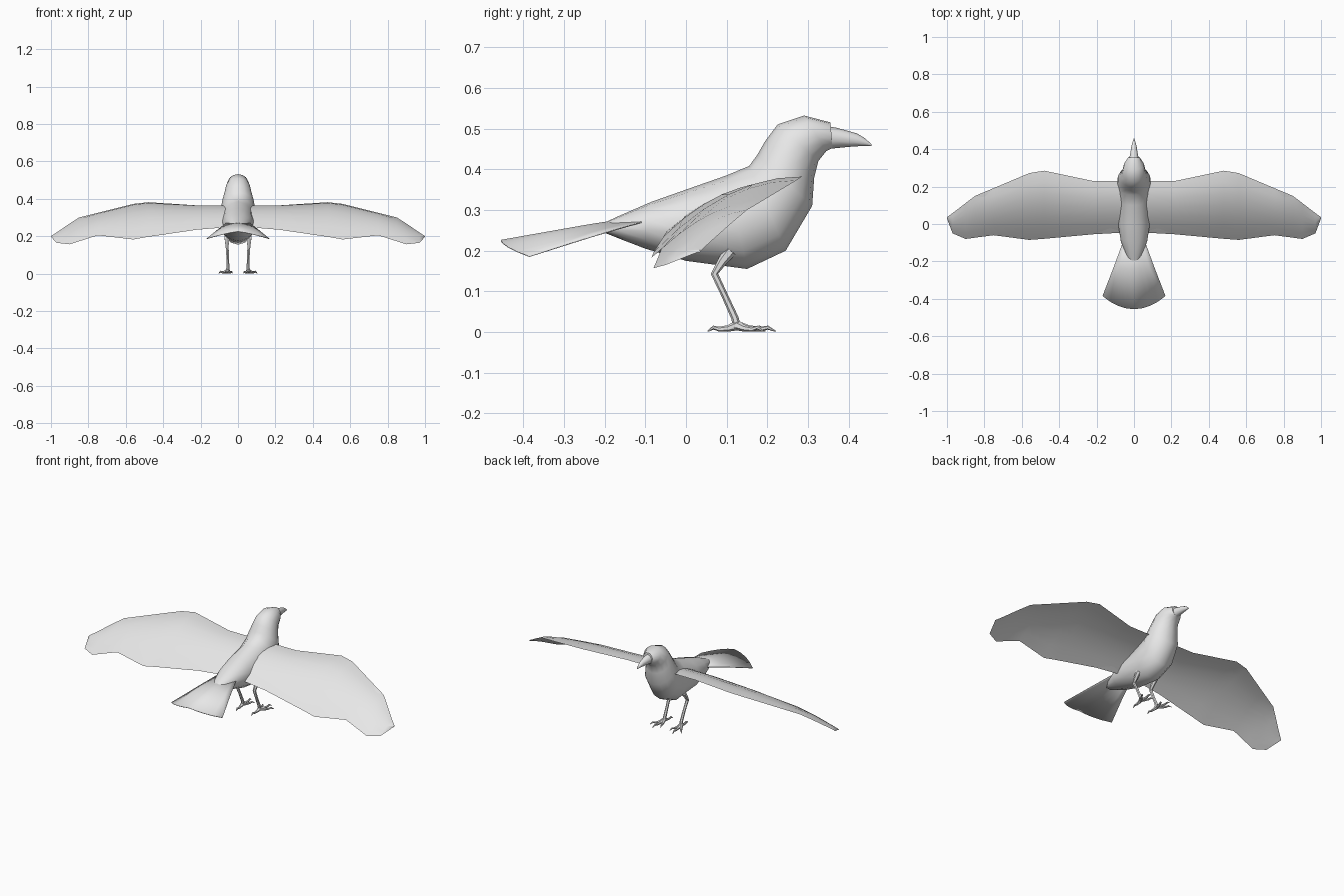
import bpy, bmesh, math
from mathutils import Vector

if "Cube" in bpy.data.objects:
    bpy.data.objects.remove(bpy.data.objects["Cube"])

GREY = (0.8, 0.8, 0.8, 1)
plumage = bpy.data.materials.new("plain_grey")
plumage.use_nodes = True
plumage.diffuse_color = GREY
plumage.node_tree.nodes["Principled BSDF"].inputs["Base Color"].default_value = GREY


def loft(name, rings, closed=True, angle=50):
    """Skin a list of equal-length rings into one smooth object."""
    bm = bmesh.new()
    rows = [[bm.verts.new(p) for p in ring] for ring in rings]
    n = len(rows[0])
    for a, b in zip(rows, rows[1:]):
        for i in range(n if closed else n - 1):
            j = (i + 1) % n
            bm.faces.new((a[i], a[j], b[j], b[i]))
    if closed:
        bm.faces.new(rows[0])
        bm.faces.new(rows[-1])
    bmesh.ops.recalc_face_normals(bm, faces=bm.faces)
    mesh = bpy.data.meshes.new(name)
    bm.to_mesh(mesh)
    bm.free()
    mesh.materials.append(plumage)
    obj = bpy.data.objects.new(name, mesh)
    bpy.context.collection.objects.link(obj)
    bpy.ops.object.select_all(action='DESELECT')
    obj.select_set(True)
    bpy.context.view_layer.objects.active = obj
    bpy.ops.object.shade_smooth_by_angle(angle=math.radians(angle))
    return obj


def oval(top, bottom, half, sides=14):
    """Upright ring between a top and a bottom point given as (y, z)."""
    t, b = Vector((0, *top)), Vector((0, *bottom))
    mid, up = (t + b) / 2, (t - b) / 2
    turns = [2 * math.pi * i / sides for i in range(sides)]
    return [mid + up * math.cos(a) + Vector((half * math.sin(a), 0, 0)) for a in turns]


def tube(name, path, radii, sides=6):
    """Tapered tube along a path."""
    pts = [Vector(p) for p in path]
    rings = []
    for i, p in enumerate(pts):
        along = (pts[min(i + 1, len(pts) - 1)] - pts[max(i - 1, 0)]).normalized()
        u = along.cross(Vector((1, 0, 0))).normalized()
        v = along.cross(u)
        turns = [2 * math.pi * k / sides for k in range(sides)]
        rings.append([p + (u * math.cos(a) + v * math.sin(a)) * radii[i] for a in turns])
    return loft(name, rings)


# Body, neck and head: top point, bottom point, half width
loft("body", [oval(*s) for s in (
    ((-0.215, 0.262), (-0.20, 0.244), 0.018),
    ((-0.17, 0.283), (-0.16, 0.228), 0.045),
    ((-0.085, 0.32), (-0.10, 0.205), 0.072),
    ((0.0, 0.35), (0.0, 0.175), 0.087),
    ((0.10, 0.385), (0.15, 0.155), 0.09),
    ((0.155, 0.408), (0.245, 0.20), 0.094),
    ((0.175, 0.435), (0.31, 0.31), 0.088),
    ((0.195, 0.47), (0.315, 0.38), 0.074),
    ((0.225, 0.51), (0.325, 0.42), 0.064),
    ((0.29, 0.532), (0.345, 0.445), 0.054),
    ((0.355, 0.515), (0.36, 0.452), 0.03))])

# Beak
loft("beak", [oval(*s, 10) for s in (
    ((0.345, 0.506), (0.345, 0.449), 0.028),
    ((0.37, 0.502), (0.36, 0.451), 0.023),
    ((0.42, 0.488), (0.40, 0.455), 0.015),
    ((0.44, 0.476), (0.43, 0.457), 0.009),
    ((0.456, 0.461), (0.456, 0.457), 0.002))])

# Wing stations: x, leading (y, z), trailing (y, z), camber
WING = (
    (0.04, (0.23, 0.365), (-0.045, 0.25), 0.03),
    (0.22, (0.23, 0.365), (-0.055, 0.235), 0.035),
    (0.48, (0.285, 0.382), (-0.079, 0.197), 0.045),
    (0.56, (0.272, 0.373), (-0.085, 0.183), 0.045),
    (0.75, (0.192, 0.325), (-0.06, 0.205), 0.025),
    (0.85, (0.15, 0.30), (-0.073, 0.173), 0.02),
    (0.90, (0.112, 0.268), (-0.08, 0.157), 0.015),
    (0.97, (0.058, 0.22), (-0.05, 0.165), 0.006),
    (1.0, (0.037, 0.20), (0.03, 0.197), 0.0))


def wing_ring(side, x, lead, trail, camber, steps=6):
    def surface(f, offset):
        y, z = (a + (b - a) * f for a, b in zip(lead, trail))
        bulge = 4 * f * (1 - f)
        return Vector((side * x, y, z + bulge * (camber + offset)))
    upper = [surface(i / steps, 0.003) for i in range(steps + 1)]
    lower = [surface(i / steps, -0.003) for i in range(steps - 1, 0, -1)]
    return upper + lower


# Tail fan: arched rows of centre (y, z), edge (x, y, z)
def tail_row(yc, zc, xe, ye, ze):
    row = []
    for i in range(-4, 5):
        t = i / 4
        row.append((xe * t, yc + (ye - yc) * t * t, zc + (ze - zc) * abs(t) ** 1.3))
    return row


tail = loft("tail", [tail_row(*r) for r in (
    (-0.085, 0.287, 0.055, -0.085, 0.277),
    (-0.24, 0.263, 0.108, -0.23, 0.235),
    (-0.455, 0.225, 0.168, -0.385, 0.186))], closed=False)
thick = tail.modifiers.new("thickness", 'SOLIDIFY')
thick.thickness = 0.003
thick.offset = 0

# Toe tips (x, y) relative to the model's left foot
TOES = {"inner_toe": (0.03, 0.195), "middle_toe": (0.066, 0.22),
        "outer_toe": (0.102, 0.19), "back_toe": (0.05, 0.053)}

for label, side in (("left", 1), ("right", -1)):
    loft(label + "_wing", [wing_ring(side, *s) for s in WING], angle=60)
    tube(label + "_leg",
         [(side * x, y, z) for x, y, z in (
             (0.06, 0.11, 0.20), (0.059, 0.09, 0.175), (0.058, 0.07, 0.143),
             (0.055, 0.095, 0.09), (0.054, 0.12, 0.035), (0.056, 0.126, 0.01))],
         (0.015, 0.012, 0.009, 0.008, 0.009, 0.01))
    # Toes arch slightly and end in a downturned claw
    for toe, (tx, ty) in TOES.items():
        path = []
        for f, z in ((0, 0.016), (0.3, 0.009), (0.6, 0.007), (0.8, 0.011), (1, 0.002)):
            path.append((side * (0.056 + (tx - 0.056) * f), 0.125 + (ty - 0.125) * f, z))
        tube(label + "_" + toe, path, (0.012, 0.008, 0.006, 0.005, 0.0015))
